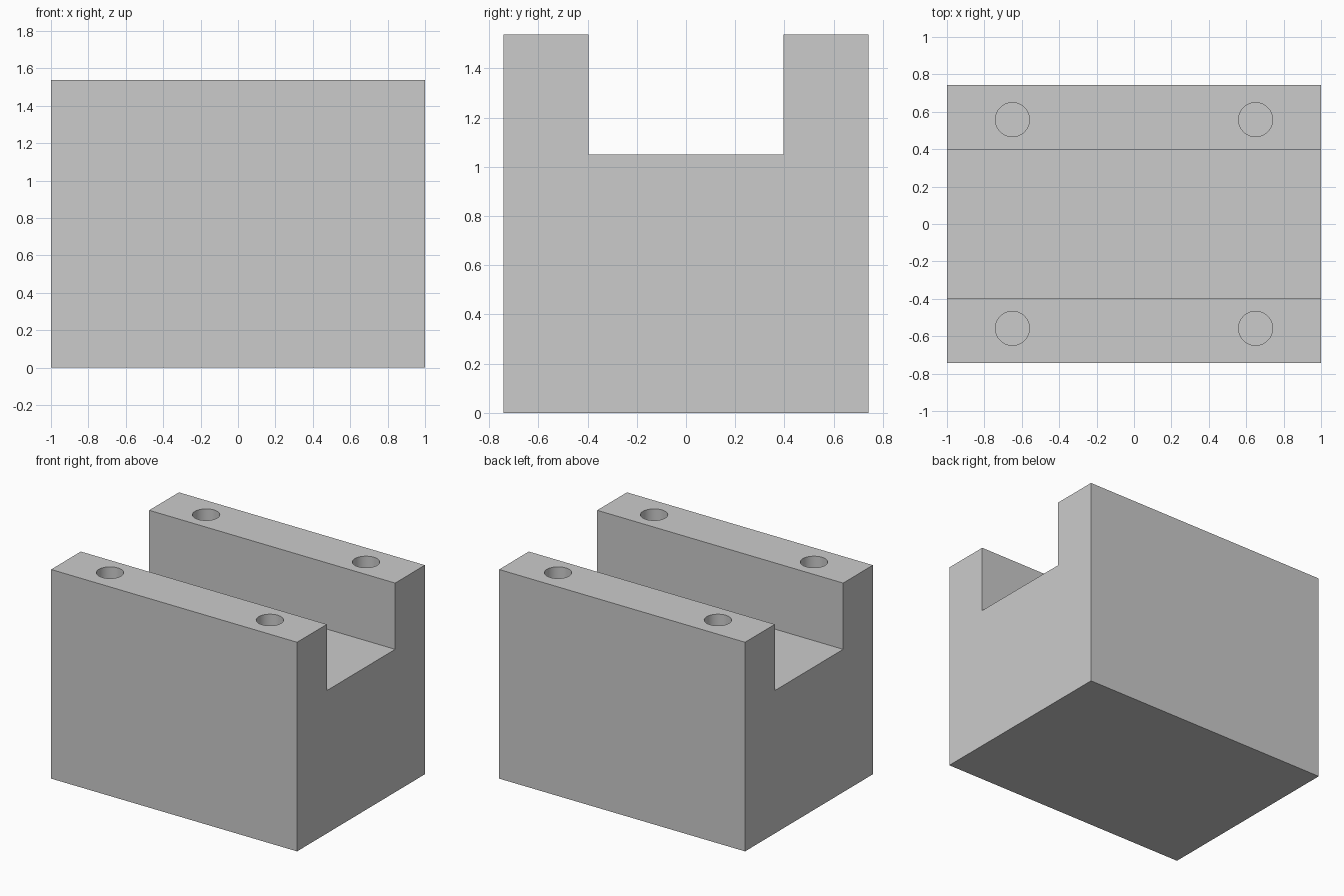
import bpy, bmesh

if "Cube" in bpy.data.objects:
    bpy.data.objects.remove(bpy.data.objects["Cube"])

# Slotted block: U-shaped end profile extruded along x
W, D, H = 1.0, 0.742, 1.537
SLOT_Y, SLOT_Z = 0.397, 1.05
profile = [(-D, 0), (D, 0), (D, H), (SLOT_Y, H), (SLOT_Y, SLOT_Z),
           (-SLOT_Y, SLOT_Z), (-SLOT_Y, H), (-D, H)]
bm = bmesh.new()
face = bm.faces.new([bm.verts.new((-W, y, z)) for y, z in profile])
ext = bmesh.ops.extrude_face_region(bm, geom=[face])
bmesh.ops.translate(bm, vec=(2 * W, 0, 0),
                    verts=[v for v in ext["geom"] if isinstance(v, bmesh.types.BMVert)])
bmesh.ops.recalc_face_normals(bm, faces=bm.faces[:])
mesh = bpy.data.meshes.new("slotted_block")
bm.to_mesh(mesh)
bm.free()
block = bpy.data.objects.new("slotted_block", mesh)
bpy.context.collection.objects.link(block)

# Four blind screw holes in the tops of the two rails
HOLE_R, HOLE_DEPTH = 0.091, 0.5
for sx in (-1, 1):
    for sy in (-1, 1):
        bpy.ops.mesh.primitive_cylinder_add(vertices=64, radius=HOLE_R, depth=2 * HOLE_DEPTH,
                                            location=(sx * 0.65, sy * 0.558, H))
        cutter = bpy.context.object
        cutter.name = "hole_cutter"
        cut = block.modifiers.new("screw_hole", "BOOLEAN")
        cut.operation = "DIFFERENCE"
        cut.solver = "EXACT"
        cut.object = cutter
        bpy.context.view_layer.objects.active = block
        bpy.ops.object.modifier_apply(modifier=cut.name)
        bpy.data.objects.remove(cutter)

# Smooth hole walls, crisp block edges
bpy.ops.object.select_all(action="DESELECT")
block.select_set(True)
bpy.context.view_layer.objects.active = block
bpy.ops.object.shade_smooth_by_angle()
